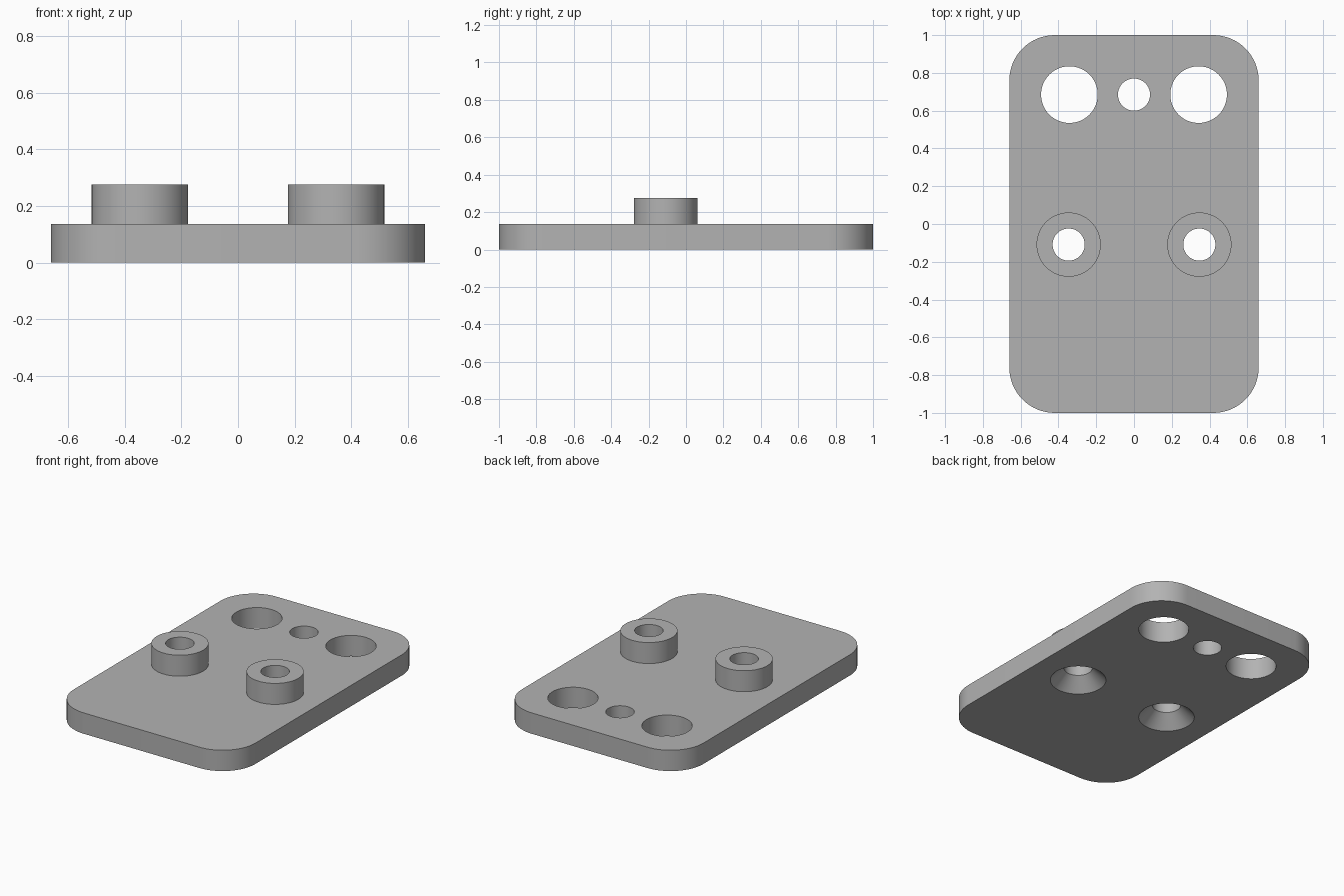
import bpy, bmesh, math

if "Cube" in bpy.data.objects:
    bpy.data.objects.remove(bpy.data.objects["Cube"], do_unlink=True)

HALF_W, HALF_L, CORNER = 0.66, 1.0, 0.24
PLATE_H, BOSS_H = 0.137, 0.275
BOSS_X, BOSS_Y = 0.346, -0.109
HOLE_X, HOLE_Y = 0.342, 0.685
BOLT_R, BOSS_R, LARGE_R, SINK_R = 0.085, 0.17, 0.15, 0.167

grey = bpy.data.materials.new("plain grey")
grey.use_nodes = True
colour = (0.45, 0.45, 0.45, 1)
grey.diffuse_color = colour
grey.node_tree.nodes["Principled BSDF"].inputs["Base Color"].default_value = colour


def add_object(name, bm):
    bmesh.ops.recalc_face_normals(bm, faces=bm.faces)
    mesh = bpy.data.meshes.new(name)
    bm.to_mesh(mesh)
    bm.free()
    mesh.materials.append(grey)
    obj = bpy.data.objects.new(name, mesh)
    bpy.context.collection.objects.link(obj)
    return obj


def prism(name, outline, height):
    bm = bmesh.new()
    base = bm.faces.new([bm.verts.new((x, y, 0)) for x, y in outline])
    top = bmesh.ops.extrude_face_region(bm, geom=[base], use_keep_orig=True)
    verts = [v for v in top["geom"] if isinstance(v, bmesh.types.BMVert)]
    bmesh.ops.translate(bm, verts=verts, vec=(0, 0, height))
    return add_object(name, bm)


def turned(name, x, y, profile, segments=64):
    """Solid of stacked rings, each given as (radius, height)."""
    bm = bmesh.new()
    rings = []
    for r, z in profile:
        angles = [math.tau * i / segments for i in range(segments)]
        rings.append([bm.verts.new((x + r * math.cos(a), y + r * math.sin(a), z)) for a in angles])
    for low, high in zip(rings, rings[1:]):
        for i in range(segments):
            j = (i + 1) % segments
            bm.faces.new((low[i], low[j], high[j], high[i]))
    bm.faces.new(rings[0])
    bm.faces.new(rings[-1])
    return add_object(name, bm)


def combine(target, tool, operation):
    mod = target.modifiers.new(operation.title(), "BOOLEAN")
    mod.operation, mod.object, mod.solver = operation, tool, "EXACT"
    bpy.context.view_layer.objects.active = target
    bpy.ops.object.modifier_apply(modifier=mod.name)
    bpy.data.objects.remove(tool, do_unlink=True)


# Plate with rounded corners
outline = []
steps = 16
for quarter, (sx, sy) in enumerate([(1, 1), (-1, 1), (-1, -1), (1, -1)]):
    for i in range(steps + 1):
        a = math.pi / 2 * (quarter + i / steps)
        outline.append((sx * (HALF_W - CORNER) + CORNER * math.cos(a),
                        sy * (HALF_L - CORNER) + CORNER * math.sin(a)))
plate = prism("mounting_plate", outline, PLATE_H)

# Raised bosses, countersunk bolt holes and large holes on both sides
for side in (-1, 1):
    boss = turned("boss", side * BOSS_X, BOSS_Y, [(BOSS_R, PLATE_H / 2), (BOSS_R, BOSS_H)])
    combine(plate, boss, "UNION")
    lip = 0.02
    sink_depth = SINK_R - BOLT_R
    bolt = turned("bolt_cutter", side * BOSS_X, BOSS_Y,
                  [(SINK_R + lip, -lip), (BOLT_R, sink_depth), (BOLT_R, BOSS_H + lip)])
    combine(plate, bolt, "DIFFERENCE")
    large = turned("large_cutter", side * HOLE_X, HOLE_Y, [(LARGE_R, -lip), (LARGE_R, BOSS_H)])
    combine(plate, large, "DIFFERENCE")

# Small centre hole
small = turned("small_cutter", 0, HOLE_Y, [(BOLT_R, -0.02), (BOLT_R, BOSS_H)])
combine(plate, small, "DIFFERENCE")

# Smooth round walls with crisp rims
bpy.ops.object.select_all(action="DESELECT")
plate.select_set(True)
bpy.context.view_layer.objects.active = plate
bpy.ops.object.shade_smooth_by_angle(angle=math.radians(30))
